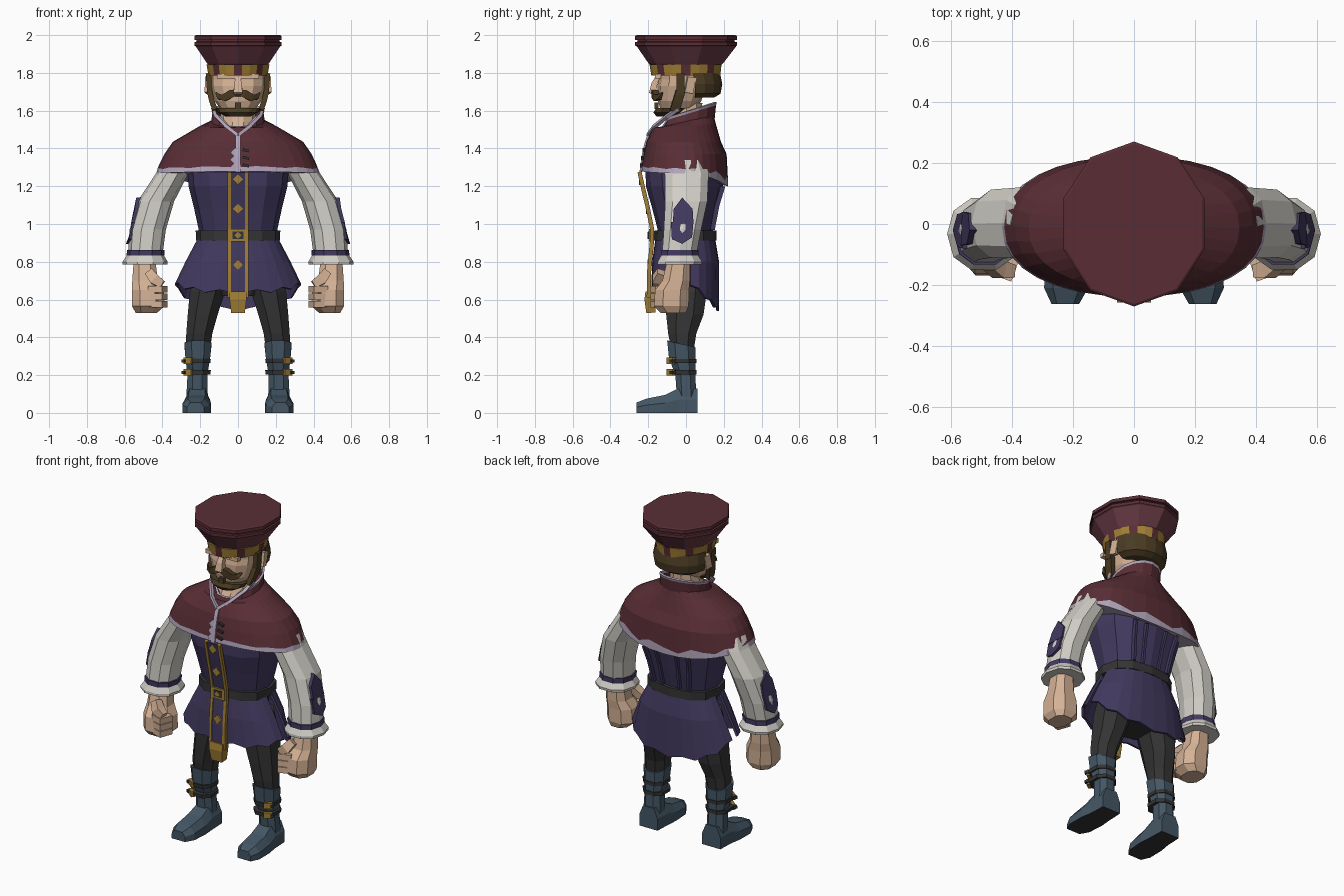
import bpy, bmesh, math
from mathutils import Vector, Matrix, Euler

if "Cube" in bpy.data.objects:
    bpy.data.objects.remove(bpy.data.objects["Cube"], do_unlink=True)


def material(name, *rgb):
    m = bpy.data.materials.new(name)
    m.use_nodes = True
    m.diffuse_color = (*rgb, 1)
    m.node_tree.nodes["Principled BSDF"].inputs["Base Color"].default_value = (*rgb, 1)
    return m


maroon = material("maroon cloth", .1, .027, .036)
rose = material("rose cloth", .14, .043, .062)
purple = material("purple cloth", .054, .041, .115)
white = material("white linen", .64, .62, .57)
lilac = material("lilac trim", .45, .38, .5)
gold = material("gold", .36, .21, .035)
skin = material("skin", .66, .44, .3)
brown = material("brown hair", .07, .045, .017)
charcoal = material("charcoal", .034, .034, .034)
slate = material("slate leather", .058, .095, .13)


def finish(name, bm, mats, mirror=False, thick=0):
    """Turn a bmesh into an object, optionally thickened and mirrored."""
    bmesh.ops.recalc_face_normals(bm, faces=bm.faces)
    me = bpy.data.meshes.new(name)
    bm.to_mesh(me)
    bm.free()
    for m in mats if isinstance(mats, list) else [mats]:
        me.materials.append(m)
    ob = bpy.data.objects.new(name, me)
    bpy.context.collection.objects.link(ob)
    if thick:
        mod = ob.modifiers.new("thickness", "SOLIDIFY")
        mod.thickness, mod.offset = thick, 0
    if mirror:
        ob.modifiers.new("mirror", "MIRROR")
    return ob


def ring(z, rx, yf, yb, cx=0, n=12, p=1, a0=0, a1=360):
    """Level ring from front yf to back yb; z may be a rule of (sine, index)."""
    pts = []
    for i in range(n if a1 - a0 == 360 else n + 1):
        a = math.radians(a0 + (a1 - a0) * i / n)
        c, s = math.cos(a), math.sin(a)
        x = cx + rx * math.copysign(abs(c) ** p, c)
        y = (yf + yb) / 2 + (yb - yf) / 2 * math.copysign(abs(s) ** p, s)
        pts.append((x, y, z(s, i) if callable(z) else z))
    return pts


def loft(name, mats, rings, rule=None, closed=True, cap=True, **kw):
    """Skin a list of equal rings; rule(row, column) picks the colour."""
    bm = bmesh.new()
    rows = [[bm.verts.new(p) for p in r] for r in rings]
    n = len(rows[0])
    for r, (low, high) in enumerate(zip(rows, rows[1:])):
        for i in range(n if closed else n - 1):
            j = (i + 1) % n
            f = bm.faces.new((low[i], low[j], high[j], high[i]))
            f.material_index = rule(r, i) if rule else 0
    if cap:
        bm.faces.new(rows[0])
        f = bm.faces.new(rows[-1])
        f.material_index = rule(len(rows) - 2, 0) if rule else 0
    return finish(name, bm, mats, **kw)


def strip(name, mat, path, w, h, scale=None, **kw):
    """Sweep a w by h half-size rectangle along a path, broad side to the front."""
    pts = [Vector(p) for p in path]
    rings = []
    for k, p in enumerate(pts):
        t = (pts[min(k + 1, len(pts) - 1)] - pts[max(k - 1, 0)]).normalized()
        side = t.cross(Vector((0, -1, 0))).normalized()
        out = side.cross(t)
        q = scale[k] if scale else 1
        rings.append([p + side * w * u * q + out * h * v * q
                      for u, v in ((1, 1), (-1, 1), (-1, -1), (1, -1))])
    return loft(name, mat, rings, **kw)


def box(name, mat, loc, size, rot=(0, 0, 0), **kw):
    bm = bmesh.new()
    turn = Euler([math.radians(a) for a in rot])
    bmesh.ops.create_cube(bm, size=1, matrix=Matrix.LocRotScale(Vector(loc), turn, Vector(size)))
    return finish(name, bm, mat, **kw)


def rings_of(rows, **kw):
    return [ring(*r, **kw) for r in rows]


# Hat: chequered band, flaring crown, grooved rim
loft("hat_band", [gold, maroon],
     rings_of([(1.785, .158, -.185, .183), (1.845, .168, -.195, .19)], n=24, a0=7.5, a1=367.5),
     rule=lambda r, i: int(i % 3 == 2))
loft("hat_crown", [rose, maroon], rings_of([
    (1.835, .16, -.18, .18), (1.85, .172, -.198, .196), (1.94, .235, -.26, .265),
    (1.945, .243, -.27, .27), (1.963, .243, -.27, .27), (1.965, .232, -.258, .258),
    (1.973, .232, -.258, .258), (1.975, .243, -.27, .27), (1.995, .243, -.27, .27),
    (2, .235, -.262, .262)], n=10, a0=-18, a1=342), rule=lambda r, i: int(r > 1))

# Head and neck
loft("head", skin, rings_of([
    (1.59, .08, -.13, .04), (1.65, .122, -.148, .08), (1.73, .148, -.152, .11),
    (1.765, .15, -.145, .12), (1.82, .152, -.15, .13)], p=.85))
loft("neck", skin, rings_of([
    (1.47, .1, -.16, .08), (1.54, .098, -.115, .09), (1.64, .085, -.07, .09)], n=10))
box("brow", skin, (0, -.148, 1.782), (.22, .03, .024))
strip("nose", skin, [(0, -.15, 1.78), (0, -.168, 1.74), (0, -.176, 1.7), (0, -.155, 1.69)],
      .024, .02, scale=[.55, .8, 1, .8])
box("ear", skin, (.16, .022, 1.735), (.022, .045, .085), (-12, 0, 12), mirror=True)

# Hair, beard and moustache
loft("back_hair", brown, rings_of([
    (1.67, .125, -.06, .15), (1.69, .158, -.1, .183), (1.74, .168, -.11, .192),
    (1.8, .16, -.12, .18)], n=8, a0=2, a1=178))
box("sideburn", brown, (.153, -.03, 1.742), (.028, .042, .11), (0, 4, 0), mirror=True)
loft("beard", brown, rings_of([
    (1.568, .06, -.155, -.03), (1.59, .105, -.172, 0), (1.615, .122, -.158, .02)], p=.85))
strip("jaw_beard", brown, [(.12, -.06, 1.6), (.138, -.045, 1.65), (.15, -.03, 1.7)],
      .014, .025, mirror=True)
box("soul_patch", brown, (0, -.156, 1.627), (.032, .02, .034))
strip("moustache", brown, [(0, -.166, 1.697), (.035, -.166, 1.69), (.07, -.156, 1.67),
                           (.098, -.14, 1.672), (.116, -.125, 1.695)],
      .019, .016, scale=[.7, 1.1, 1, .7, .2], mirror=True)

# Shoulder cape with ragged trim
def hem(lift):
    return lambda s, i: 1.268 + .01 * s * s - .08 * max(0, s) ** 2 + lift * (1 + .8 * (i * 5 % 3) * max(.2, s))


loft("cape", [lilac, maroon], [
    ring(hem(0), .432, -.238, .222, n=32, p=.9),
    ring(hem(.022), .425, -.236, .222, n=32, p=.9),
    ring(1.37, .39, -.225, .215, n=32, p=.9),
    ring(1.435, .345, -.21, .185, n=32, p=.9),
    ring(lambda s, i: 1.52 + .01 * s, .2, -.175, .158, n=32),
    ring(lambda s, i: 1.545 + .035 * s, .135, -.145, .145, n=32)],
    rule=lambda r, i: int(r > 0))


def collar_height(base, tilt):
    return lambda s, i: base + tilt * s - (.04 if s < -.9 else 0)


loft("collar", [maroon, lilac], [
    ring(collar_height(1.53, .03), .138, -.15, .146, n=16),
    ring(collar_height(1.585, .045), .13, -.13, .153, n=16),
    ring(collar_height(1.6, .045), .134, -.133, .158, n=16)],
    rule=lambda r, i: r, cap=False, thick=.012)
strip("collar_trim", lilac, [(0, -.2, 1.47), (.06, -.168, 1.515), (.115, -.1, 1.57), (.132, -.04, 1.61)],
      .009, .009, mirror=True)
strip("front_placket", lilac, [(0, -.196, 1.48), (0, -.214, 1.43), (0, -.23, 1.36), (0, -.242, 1.27)],
      .012, .005)
for z in (1.3, 1.34, 1.38):
    box("placket_point", lilac, (-.016, -.24 + (z - 1.27) * .15, z), (.034, .008, .034), (-9, 45, 0))
    box("lace", charcoal, (.042, -.24 + (z - 1.27) * .15, z + .01), (.034, .016, .014), (0, 15, 0))

# Tunic body, belt and skirt panels
loft("tunic", purple, rings_of([
    (.9, .205, -.15, .14), (.97, .208, -.15, .142), (1.08, .232, -.178, .168),
    (1.2, .262, -.212, .195), (1.31, .27, -.215, .2)], p=.8))
loft("belt", charcoal, rings_of([(.912, .222, -.17, .162), (.965, .224, -.168, .162)], p=.8))
for side, a0, a1, base, drop in (("front", 270, 354, .685, .055), ("back", 6, 90, .69, -.15)):
    loft(side + "_skirt", purple, [
        ring(.92, .208, -.155, .148, n=6, p=.85, a0=a0, a1=a1),
        ring(.8, .272, -.172, .168, n=6, p=.85, a0=a0, a1=a1),
        ring(lambda s, i: base + drop * s + .02 * (i % 2), .33, -.178, .168, n=6, p=.85, a0=a0, a1=a1)],
        closed=False, cap=False, thick=.014, mirror=True)
for z, x in ((1.1, .15), (1.1, .07)):
    strip("back_seam", purple, [(x, .195, 1.2), (x * .9, .165, z), (x * .8, .14, .97)],
          .008, .012, mirror=True)

# Front band with gold edging and studs
front = [(-.243, 1.275), (-.222, 1.18), (-.198, 1.08), (-.176, .97), (-.178, .9), (-.192, .75), (-.194, .61)]
strip("front_band", purple, [(0, y, z) for y, z in front], .05, .008)
strip("band_edge", gold, [(.046, y - .004, z) for y, z in front], .009, .01, mirror=True)
strip("band_tip", gold, [(0, -.185, .64), (0, -.19, .6), (0, -.186, .53)], .045, .03, scale=[1, 1, .8])
for z, y in ((1.235, -.242), (1.08, -.206), (.785, -.198)):
    box("stud", gold, (0, y, z), (.04, .014, .04), (0, 45, 0))
box("buckle", gold, (0, -.188, .94), (.088, .016, .066))
box("buckle_plate", charcoal, (0, -.194, .94), (.058, .012, .04))
box("buckle_stud", gold, (0, -.199, .94), (.026, .012, .026), (0, 45, 0))

# Sleeves, cuffs and elbow patches
loft("sleeve", white, rings_of([
    (1.34, .085, -.1, .1, .32), (1.27, .086, -.118, .125, .347), (1.12, .097, -.115, .118, .435),
    (.97, .096, -.122, .085, .478), (.85, .092, -.13, .062, .49)], n=10, p=.9), mirror=True)
loft("cuff_band", purple, rings_of([
    (.832, .1, -.138, .07, .49), (.862, .1, -.138, .07, .488)], n=10, p=.9), mirror=True)
loft("cuff", white, rings_of([
    (.785, .118, -.155, .088, .492), (.8, .12, -.155, .09, .492), (.84, .094, -.132, .065, .49)],
    n=10, p=.9), mirror=True)
for name, outline in (
        ("upper_patch", [(.06, 1.0), (.055, 1.08), (0, 1.14), (-.045, 1.08), (-.05, 1.0)]),
        ("lower_patch", [(.06, 1.02), (.052, .93), (0, .895), (-.055, .92), (-.06, 1.01)])):
    def layer(out):
        return [(.568 - max(0, z - .97) * .28 + max(0, .97 - z) * .1 - 4 * y * y + out, y - .02, z)
                for y, z in outline]
    loft(name, purple, [layer(-.02), layer(.018)], mirror=True)

# Fists
loft("fist", skin, rings_of([
    (.53, .06, -.14, .005, .485), (.565, .092, -.175, .02, .475), (.65, .09, -.17, .022, .478),
    (.7, .072, -.13, .025, .492), (.82, .06, -.1, .025, .495)], n=8, p=.8, a0=22.5, a1=382.5),
    mirror=True)
strip("thumb", skin, [(.47, -.13, .745), (.44, -.15, .705), (.4, -.155, .68)], .028, .028,
      scale=[.8, 1, .75], mirror=True)
for z in (.575, .615, .655):
    box("finger", skin, (.425, -.135, z), (.08, .085, .036), (0, 0, 20), mirror=True)

# Trousers
loft("hips", charcoal, rings_of([(.62, .13, -.09, .09), (.7, .19, -.125, .125), (.9, .195, -.135, .13)]))
loft("leg", charcoal, rings_of([
    (.33, .068, -.08, .045, .212), (.42, .074, -.1, .06, .205), (.52, .085, -.112, .1, .187),
    (.64, .1, -.12, .118, .162), (.8, .1, -.12, .12, .12)], n=8, a0=22.5, a1=382.5, p=.9), mirror=True)

# Boots with straps and dark soles
loft("boot_shaft", slate, rings_of([
    (.06, .062, -.05, .058, .217), (.2, .056, -.06, .054, .215), (.29, .07, -.095, .055, .213)],
    n=8, a0=22.5, a1=382.5, p=.85)
    + [ring(lambda s, i: .365 - .02 * s, .077, -.105, .056, .212, n=8, a0=22.5, a1=382.5, p=.85)], mirror=True)
foot = loft("foot", [slate, charcoal], [
    [(x + w, y, 0), (x + w, y, top * .55), (x + w * .6, y, top),
     (x - w * .6, y, top), (x - w, y, top * .55), (x - w, y, 0)]
    for y, x, w, top in ((.06, .215, .062, .13), (-.04, .215, .066, .13), (-.11, .218, .075, .095),
                         (-.21, .222, .072, .075), (-.262, .225, .045, .055))], mirror=True)
for f in foot.data.polygons:
    f.material_index = int(f.normal.z < -.7)
for z in (.215, .275):
    loft("strap", charcoal, rings_of([
        (z - .011, .074, -.098, .06, .215), (z + .011, .076, -.1, .06, .215)],
        n=8, a0=22.5, a1=382.5, p=.85), mirror=True)
    box("strap_buckle", gold, (.262, -.08, z), (.05, .02, .034), (0, 0, 38), mirror=True)
    box("buckle_pin", charcoal, (.284, -.07, z), (.02, .026, .016), (0, 0, 38), mirror=True)
